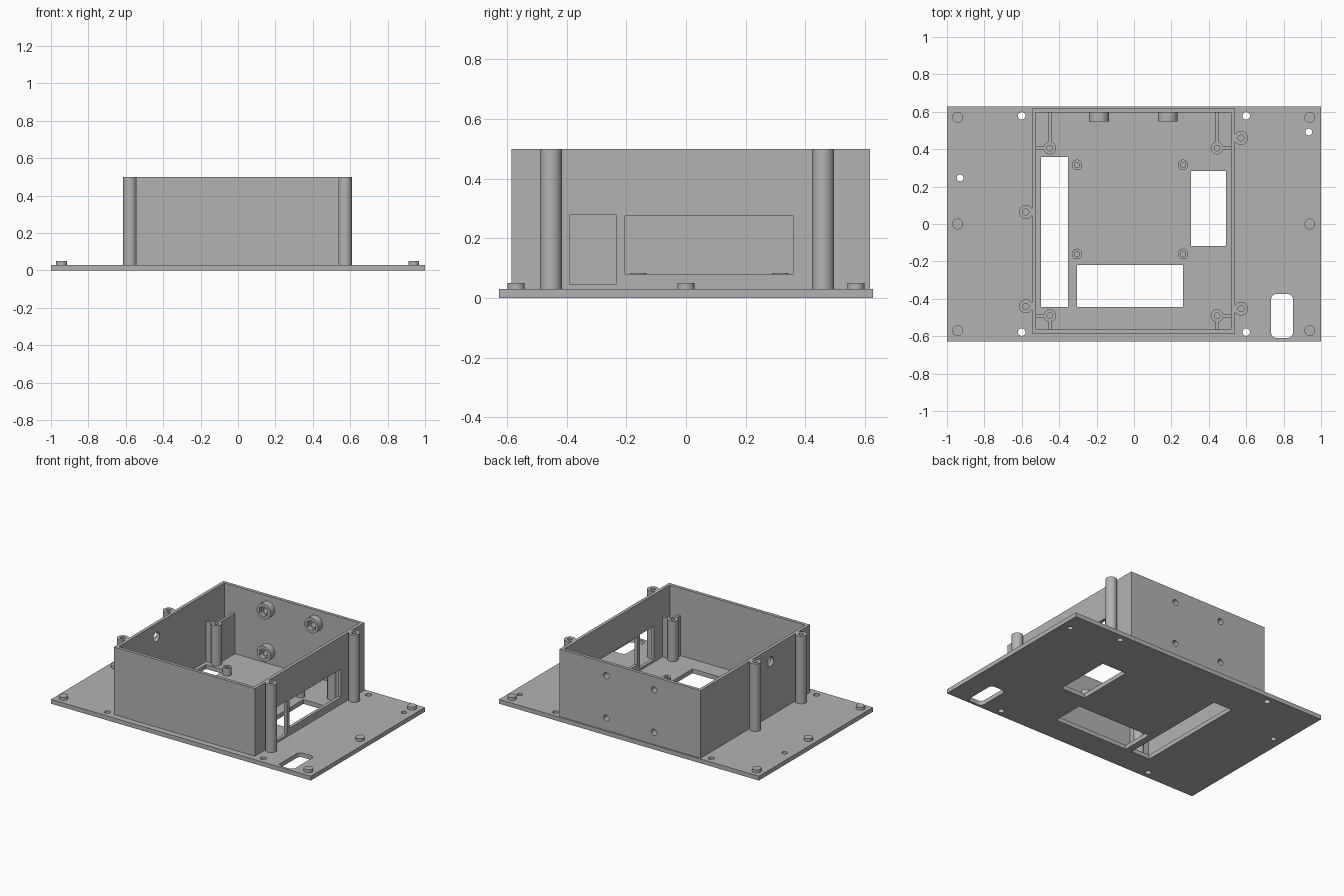
import bpy, bmesh, math
from mathutils import Matrix

if "Cube" in bpy.data.objects:
    bpy.data.objects.remove(bpy.data.objects["Cube"], do_unlink=True)

grey = bpy.data.materials.new("plain grey")
grey.use_nodes = True
GREY = (0.45, 0.45, 0.45, 1)
grey.diffuse_color = GREY
grey.node_tree.nodes["Principled BSDF"].inputs["Base Color"].default_value = GREY


def box(bm, x0, x1, y0, y1, z0, z1, corner=0):
    m = Matrix.Translation(((x0 + x1) / 2, (y0 + y1) / 2, (z0 + z1) / 2))
    m = m @ Matrix.Diagonal((x1 - x0, y1 - y0, z1 - z0, 1))
    verts = bmesh.ops.create_cube(bm, size=1, matrix=m)["verts"]
    if corner:
        edges = {e for v in verts for e in v.link_edges
                 if abs(e.verts[0].co.z - e.verts[1].co.z) > 0.001}
        bmesh.ops.bevel(bm, geom=list(edges), offset=corner, segments=6,
                        profile=0.5, affect='EDGES')


def cyl(bm, r, x, y, z, length, axis='Z', sides=32):
    # centred on the given point along the chosen axis
    turn = {'Z': Matrix(), 'X': Matrix.Rotation(math.pi / 2, 4, 'Y'),
            'Y': Matrix.Rotation(math.pi / 2, 4, 'X')}[axis]
    bmesh.ops.create_cone(bm, cap_ends=True, segments=sides, radius1=r, radius2=r,
                          depth=length, matrix=Matrix.Translation((x, y, z)) @ turn)


def make(name, bm):
    mesh = bpy.data.meshes.new(name)
    bm.to_mesh(mesh)
    bm.free()
    ob = bpy.data.objects.new(name, mesh)
    bpy.context.collection.objects.link(ob)
    mesh.materials.append(grey)
    return ob


def finish(name, solid, cuts=None):
    ob = make(name, solid)
    if cuts:
        cutter = make(name + "_cutter", cuts)
        cutter.hide_render = True
        mod = ob.modifiers.new("cut", 'BOOLEAN')
        mod.operation, mod.solver, mod.object = 'DIFFERENCE', 'EXACT', cutter
        mod.use_self = True
        deps = bpy.context.evaluated_depsgraph_get()
        result = bpy.data.meshes.new_from_object(ob.evaluated_get(deps))
        ob.modifiers.clear()
        ob.data = result
        bpy.data.objects.remove(cutter, do_unlink=True)
    ob.data.shade_smooth()
    ob.data.set_sharp_from_angle(angle=math.radians(30))
    return ob


BASE, TOP = 0.03, 0.5
LEFT, RIGHT, FRONT, BACK, WALL = -0.545, 0.54, -0.585, 0.618, 0.022

# Base plate with windows, slot and screw holes
plate, cuts = bmesh.new(), bmesh.new()
box(plate, -1, 1, -0.627, 0.627, 0, BASE)
for x0, x1, y0, y1 in ((-0.497, -0.353, -0.444, 0.358),
                       (-0.305, 0.262, -0.444, -0.22),
                       (0.305, 0.492, -0.118, 0.283)):
    box(cuts, x0, x1, y0, y1, -0.1, 0.1)
box(cuts, 0.733, 0.85, -0.61, -0.374, -0.1, 0.1, corner=0.03)
for x in (-0.6, 0.6):
    for y in (-0.578, 0.578):
        cyl(cuts, 0.02, x, y, 0, 0.2)
for x, y in ((-0.93, 0.246), (0.934, 0.492)):
    cyl(cuts, 0.018, x, y, 0, 0.2)
finish("base_plate", plate, cuts)

# Locating pegs along both ends
for i, x in enumerate((-0.943, 0.94)):
    for j, y in enumerate((-0.57, 0, 0.57)):
        peg = bmesh.new()
        cyl(peg, 0.029, x, y, 0.038, 0.024)
        finish(f"peg_{i}_{j}", peg)

# Box walls with side ports, cable hole and back screw holes
BOSSES = [(x, z) for x in (-0.187, 0.18) for z in (0.115, 0.41)]
walls, cuts = bmesh.new(), bmesh.new()
box(walls, LEFT, RIGHT, FRONT, BACK, BASE, TOP)
box(cuts, LEFT + WALL, RIGHT - WALL, FRONT + WALL, BACK - WALL, 0, 0.6)
box(cuts, RIGHT - 0.04, RIGHT + 0.04, -0.39, -0.235, 0.045, 0.28)
box(cuts, RIGHT - 0.04, RIGHT + 0.04, -0.205, 0.36, 0.08, 0.275)
cyl(cuts, 0.033, LEFT, -0.15, 0.41, 0.1, 'X')
for x, z in BOSSES:
    cyl(cuts, 0.021, x, BACK, z, 0.1, 'Y')
finish("box_walls", walls, cuts)

# Round bosses with hexagonal nut pockets inside the back wall
for i, (x, z) in enumerate(BOSSES):
    boss, cuts = bmesh.new(), bmesh.new()
    inner = BACK - WALL
    cyl(boss, 0.053, x, inner - 0.024, z, 0.048, 'Y')
    cyl(cuts, 0.036, x, inner - 0.048, z, 0.05, 'Y', 6)
    cyl(cuts, 0.021, x, inner, z, 0.2, 'Y')
    finish(f"nut_boss_{i}", boss, cuts)


def post(name, x, y, r, top, hole, depth):
    solid, cuts = bmesh.new(), bmesh.new()
    cyl(solid, r, x, y, (BASE + top) / 2, top - BASE)
    cyl(cuts, hole, x, y, top, 2 * depth, sides=24)
    finish(name, solid, cuts)


# Tall outer screw posts
for i, (x, y) in enumerate(((0.572, 0.46), (0.572, -0.453),
                            (-0.578, 0.064), (-0.578, -0.44))):
    post(f"outer_post_{i}", x, y, 0.037, TOP, 0.016, 0.12)

# Inner posts tied to the walls by thin ribs
RIB, RIB_TOP = 0.009, 0.31
for i, (x, wx) in enumerate(((-0.45, LEFT + 0.01), (0.444, RIGHT - 0.01))):
    for j, (y, wy) in enumerate(((-0.49, FRONT + 0.01), (0.406, BACK - 0.01))):
        post(f"inner_post_{i}_{j}", x, y, 0.034, RIB_TOP, 0.015, 0.12)
        sx, sy = math.copysign(0.028, wx), math.copysign(0.028, wy)
        rib = bmesh.new()
        box(rib, *sorted((x + sx, wx)), y - RIB, y + RIB, BASE, RIB_TOP)
        finish(f"side_rib_{i}_{j}", rib)
        rib = bmesh.new()
        box(rib, x - RIB, x + RIB, *sorted((y + sy, wy)), BASE, RIB_TOP)
        finish(f"end_rib_{i}_{j}", rib)

# Short board standoffs
for i, x in enumerate((-0.305, 0.262)):
    for j, y in enumerate((-0.16, 0.316)):
        post(f"standoff_{i}_{j}", x, y, 0.028, 0.083, 0.014, 0.04)
